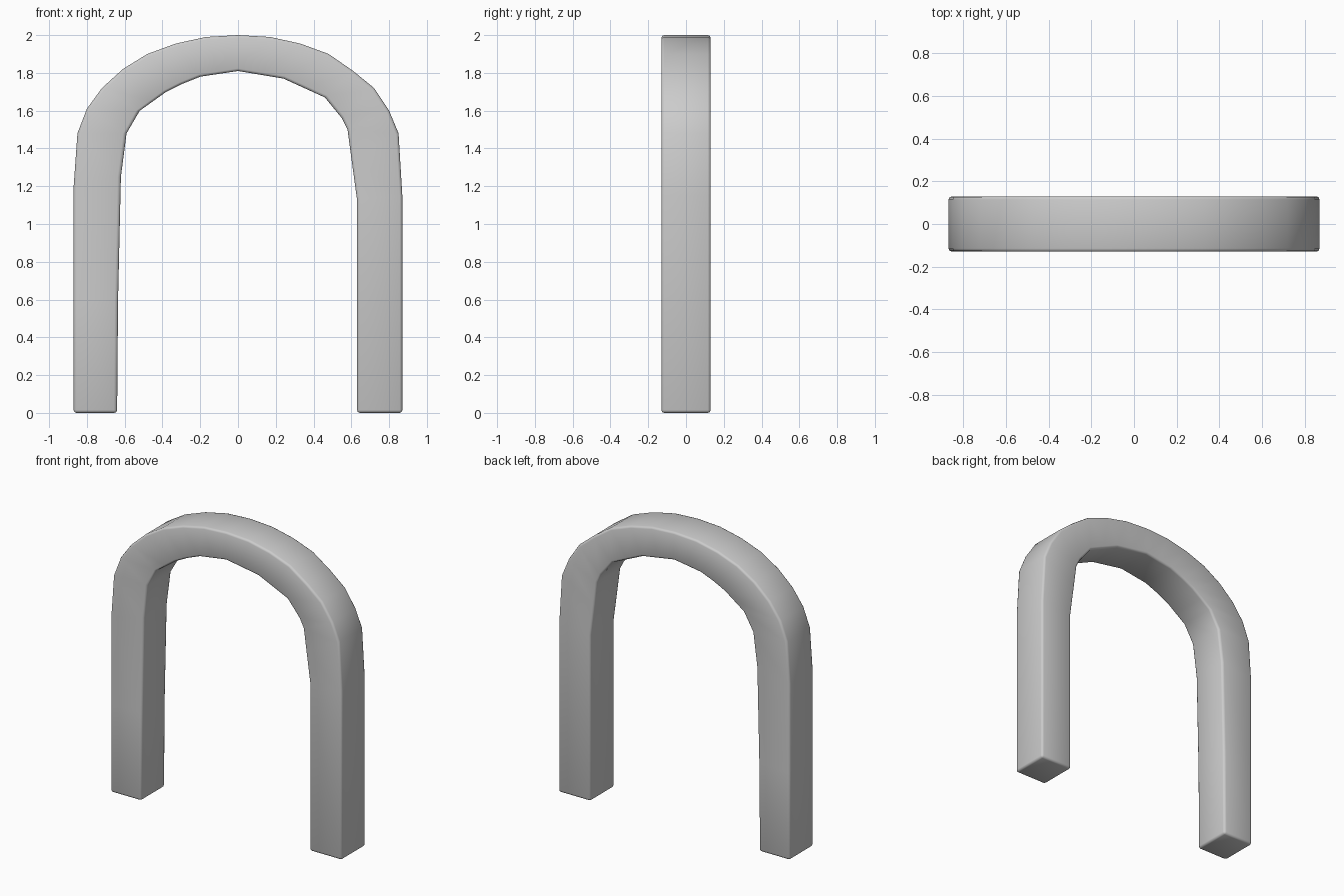
import bpy, bmesh

if "Cube" in bpy.data.objects:
    bpy.data.objects.remove(bpy.data.objects["Cube"])

HALF_DEPTH = 0.13

# Stations along the arch, left foot to right foot: outer (x, z), inner (x, z)
stations = [
    ((-0.87, 0.00), (-0.64, 0.00)), ((-0.87, 0.60), (-0.635, 0.60)),
    ((-0.87, 1.20), (-0.62, 1.25)), ((-0.85, 1.48), (-0.59, 1.48)),
    ((-0.80, 1.61), (-0.52, 1.60)), ((-0.72, 1.72), (-0.45, 1.65)),
    ((-0.61, 1.82), (-0.38, 1.70)), ((-0.48, 1.90), (-0.30, 1.74)),
    ((-0.33, 1.955), (-0.20, 1.78)), ((-0.17, 1.99), (-0.10, 1.795)),
    ((0.00, 2.00), (0.00, 1.81)),
    ((0.17, 1.99), (0.12, 1.79)), ((0.33, 1.955), (0.24, 1.77)),
    ((0.48, 1.90), (0.35, 1.72)), ((0.61, 1.81), (0.46, 1.67)),
    ((0.72, 1.72), (0.55, 1.56)), ((0.80, 1.60), (0.58, 1.50)),
    ((0.85, 1.48), (0.60, 1.35)), ((0.87, 1.15), (0.63, 1.13)),
    ((0.87, 0.00), (0.63, 0.00)),
]

# Square-section arch swept through the stations
bm = bmesh.new()
rings = []
for (ox, oz), (ix, iz) in stations:
    rings.append([bm.verts.new(p) for p in (
        (ox, -HALF_DEPTH, oz), (ox, HALF_DEPTH, oz),
        (ix, HALF_DEPTH, iz), (ix, -HALF_DEPTH, iz))])
for a, b in zip(rings, rings[1:]):
    for i in range(4):
        j = (i + 1) % 4
        bm.faces.new((a[i], a[j], b[j], b[i]))
bm.faces.new(rings[0])
bm.faces.new(rings[-1])
bmesh.ops.recalc_face_normals(bm, faces=bm.faces)

mesh = bpy.data.meshes.new("arch")
bm.to_mesh(mesh)
bm.free()
arch = bpy.data.objects.new("arch", mesh)
bpy.context.collection.objects.link(arch)

# Softly rounded long edges and feet
bevel = arch.modifiers.new("soft_edges", 'BEVEL')
bevel.width = 0.015
bevel.segments = 2
bevel.limit_method = 'ANGLE'
bevel.angle_limit = 1.0

bpy.context.view_layer.objects.active = arch
arch.select_set(True)
bpy.ops.object.modifier_apply(modifier=bevel.name)
bpy.ops.object.shade_smooth()
